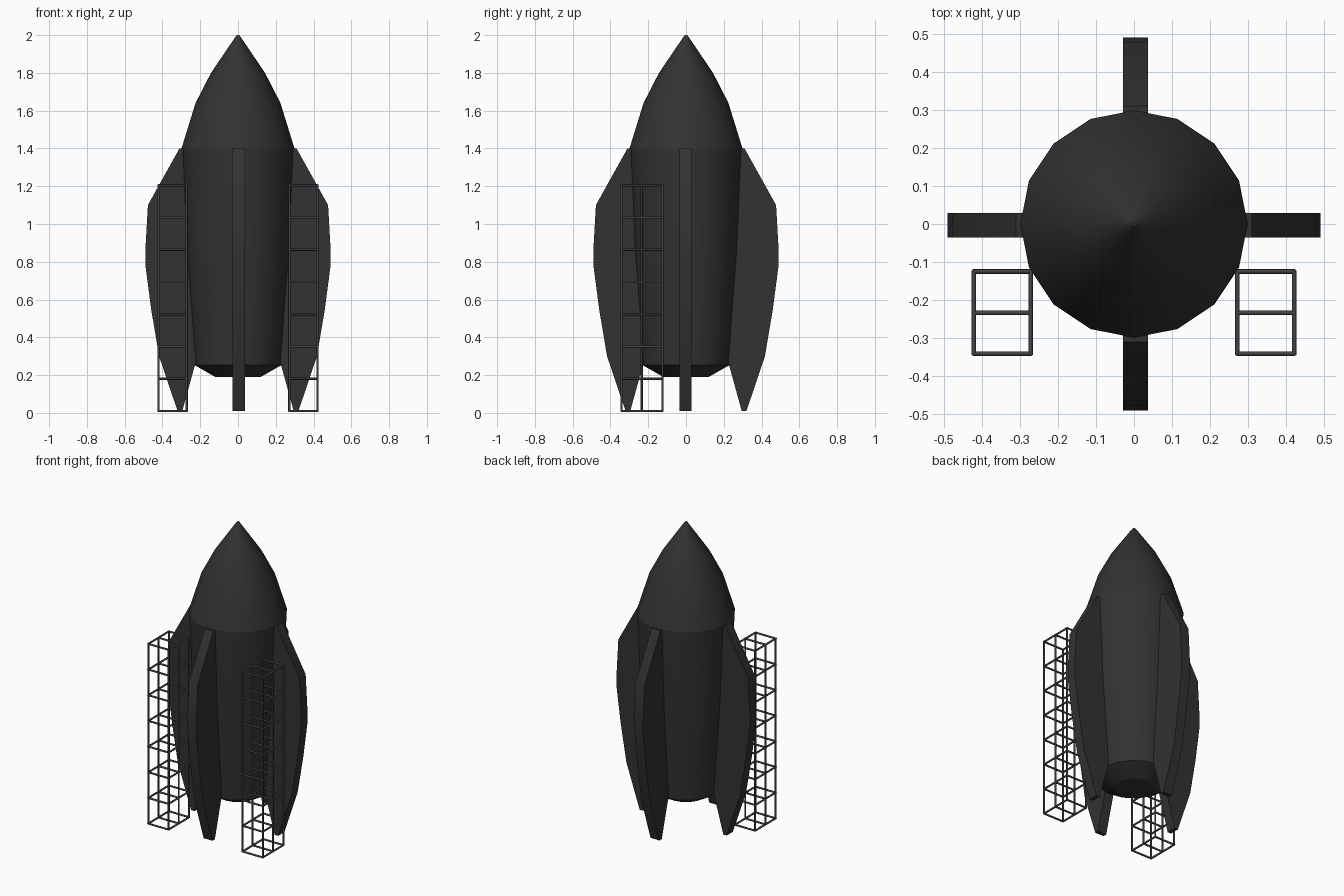
import bpy, bmesh, math
from mathutils import Matrix, Vector

if "Cube" in bpy.data.objects:
    bpy.data.objects.remove(bpy.data.objects["Cube"])


def material(name, v):
    m = bpy.data.materials.new(name)
    m.diffuse_color = (v, v, v, 1)
    m.use_nodes = True
    m.node_tree.nodes["Principled BSDF"].inputs["Base Color"].default_value = m.diffuse_color
    return m


charcoal = material("charcoal", 0.032)
steel = material("dark_steel", 0.055)


def finish(name, bm, mat, angle):
    bmesh.ops.recalc_face_normals(bm, faces=bm.faces)
    me = bpy.data.meshes.new(name)
    bm.to_mesh(me)
    bm.free()
    me.materials.append(mat)
    ob = bpy.data.objects.new(name, me)
    bpy.context.collection.objects.link(ob)
    bpy.ops.object.select_all(action='DESELECT')
    ob.select_set(True)
    bpy.context.view_layer.objects.active = ob
    bpy.ops.object.shade_smooth_by_angle(angle=math.radians(angle))
    return ob


def lathe(name, profile, cap_start, cap_end, sides=16):
    """Revolve (radius, z) points around the vertical axis."""
    bm = bmesh.new()
    rings = [[bm.verts.new((r * math.cos(math.tau * i / sides),
                            r * math.sin(math.tau * i / sides), z))
              for i in range(sides)] for r, z in profile]
    for a, b in zip(rings, rings[1:]):
        for i in range(sides):
            j = (i + 1) % sides
            bm.faces.new((a[i], a[j], b[j], b[i]))
    if cap_start:
        bm.faces.new(rings[0])
    if cap_end:
        bm.faces.new(rings[-1])
    return finish(name, bm, charcoal, 26)


# Hull with tapered tail, and pointed nose
lathe("hull", [(0.12, 0.19), (0.23, 0.253), (0.275, 0.85), (0.299, 1.4)],
      True, False)
lathe("nose_cone", [(0.299, 1.4), (0.225, 1.64), (0.143, 1.8),
                    (0.012, 1.993), (0.006, 2.0)], False, True)

# Four fins: an outline in radius and height, given thickness
FIN = [(0.295, 0.01), (0.32, 0.01), (0.418, 0.3), (0.46, 0.55), (0.49, 0.78),
       (0.49, 0.87), (0.477, 1.1), (0.31, 1.4), (0.27, 1.4), (0.245, 0.85),
       (0.215, 0.3)]
T = 0.0325
for k, side in enumerate(("right", "back", "left", "front")):
    bm = bmesh.new()
    face = bm.faces.new([bm.verts.new((r, -T, z)) for r, z in FIN])
    ext = bmesh.ops.extrude_face_region(bm, geom=[face])
    bmesh.ops.translate(bm, vec=(0, 2 * T, 0), verts=[
        v for v in ext["geom"] if isinstance(v, bmesh.types.BMVert)])
    bm.transform(Matrix.Rotation(k * math.pi / 2, 4, 'Z'))
    shift = (0, -0.003, 0) if k % 2 == 0 else (0.004, 0, 0)
    bm.transform(Matrix.Translation(shift))
    finish(side + "_fin", bm, charcoal, 35)


# Lattice service towers of round bars
def bar(bm, a, b, r=0.006):
    a, b = Vector(a), Vector(b)
    turn = (b - a).to_track_quat('Z', 'Y').to_matrix().to_4x4()
    bmesh.ops.create_cone(bm, cap_ends=True, segments=16, radius1=r, radius2=r,
                          depth=(b - a).length + r,
                          matrix=Matrix.Translation((a + b) / 2) @ turn)


X0, X1 = 0.272, 0.421
YS = (-0.341, -0.234, -0.125)
Z0, Z1, STEPS = 0.01, 1.205, 7
for s, side in ((1, "right"), (-1, "left")):
    bm = bmesh.new()
    for x in (X0, X1):
        for y in YS:
            bar(bm, (s * x, y, Z0), (s * x, y, Z1))
    for i in range(STEPS + 1):
        z = Z0 + (Z1 - Z0) * i / STEPS
        for y in YS:
            bar(bm, (s * X0, y, z), (s * X1, y, z))
        for x in (X0, X1):
            bar(bm, (s * x, YS[0], z), (s * x, YS[2], z))
    finish(side + "_tower", bm, steel, 40)
